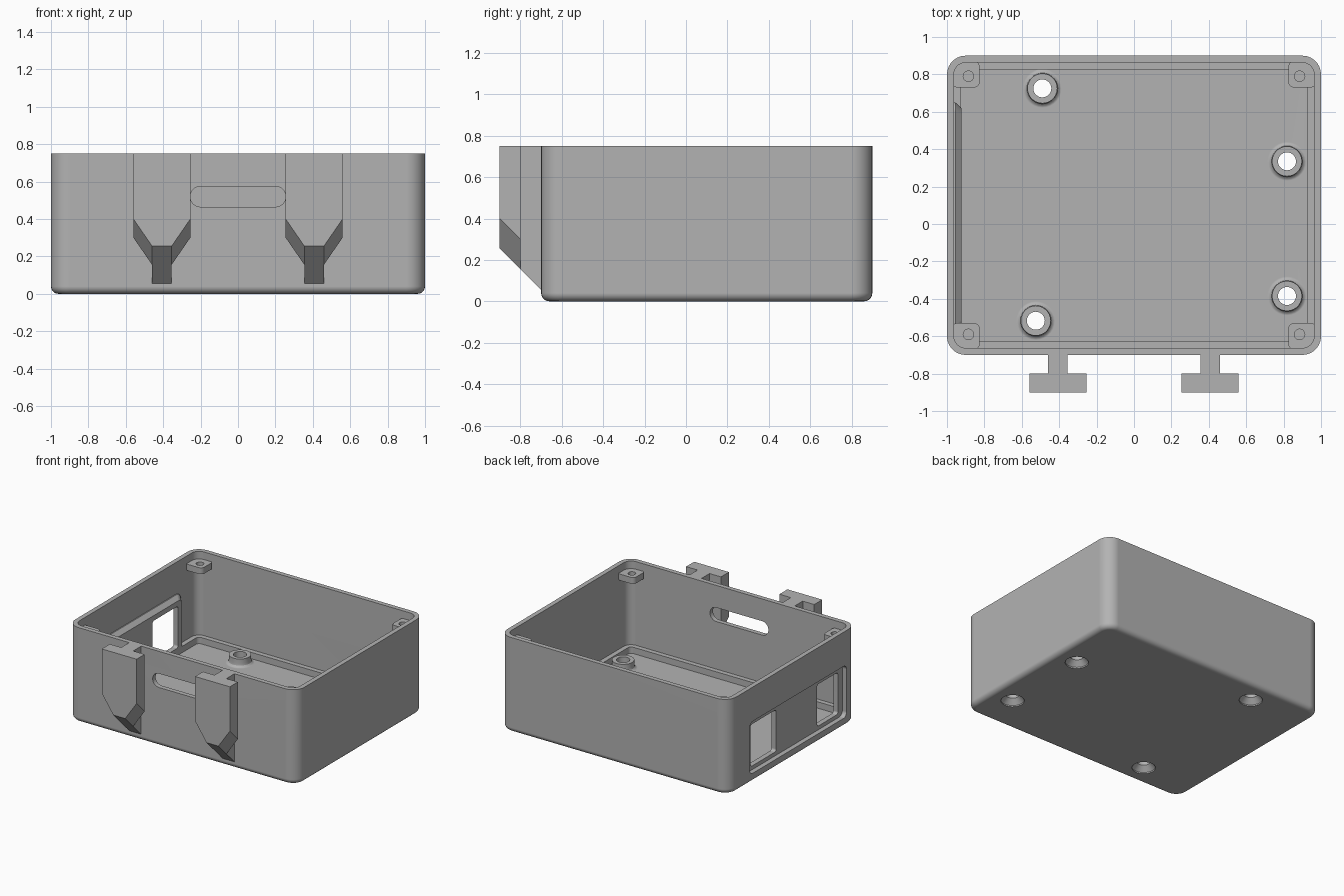
import bpy, bmesh, math

cube = bpy.data.objects.get("Cube")
if cube:
    bpy.data.objects.remove(cube, do_unlink=True)

grey = bpy.data.materials.new("plain grey")
grey.use_nodes = True
grey.diffuse_color = (0.45, 0.45, 0.45, 1)
grey.node_tree.nodes["Principled BSDF"].inputs["Base Color"].default_value = grey.diffuse_color


def ring(u0, u1, v0, v1, r, w, axis="z", n=7):
    """Rounded rectangle in the plane at height w along the axis."""
    pts = []
    corners = [(u1 - r, v1 - r), (u0 + r, v1 - r), (u0 + r, v0 + r), (u1 - r, v0 + r)]
    for k, (cu, cv) in enumerate(corners):
        steps = n if r > 0 else 0
        for i in range(steps + 1):
            a = math.pi / 2 * (k + (i / steps if steps else 0))
            u, v = cu + r * math.cos(a), cv + r * math.sin(a)
            pts.append({"z": (u, v, w), "x": (w, u, v), "y": (u, w, v)}[axis])
    return pts


def loft(name, rings):
    """Closed solid through a row of matching rings."""
    bm = bmesh.new()
    rows = [[bm.verts.new(p) for p in r] for r in rings]
    for a, b in zip(rows, rows[1:]):
        for i in range(len(a)):
            j = (i + 1) % len(a)
            bm.faces.new((a[i], a[j], b[j], b[i]))
    bm.faces.new(rows[0])
    bm.faces.new(rows[-1])
    bmesh.ops.remove_doubles(bm, verts=bm.verts, dist=1e-5)
    bmesh.ops.recalc_face_normals(bm, faces=bm.faces)
    me = bpy.data.meshes.new(name)
    bm.to_mesh(me)
    bm.free()
    me.materials.append(grey)
    ob = bpy.data.objects.new(name, me)
    bpy.context.collection.objects.link(ob)
    return ob


def block(name, u0, u1, v0, v1, r, w0, w1, axis="z"):
    return loft(name, [ring(u0, u1, v0, v1, r, w, axis) for w in (w0, w1)])


def lathe(name, x, y, profile):
    return loft(name, [ring(x - r, x + r, y - r, y + r, r, z) for r, z in profile])


def combine(target, tool, operation):
    """Apply a boolean and discard the tool."""
    mod = target.modifiers.new("combine", "BOOLEAN")
    mod.operation, mod.solver, mod.object = operation, "EXACT", tool
    deps = bpy.context.evaluated_depsgraph_get()
    me = bpy.data.meshes.new_from_object(target.evaluated_get(deps))
    target.modifiers.clear()
    target.data = me
    bpy.data.objects.remove(tool, do_unlink=True)


def cut(tool):
    combine(case, tool, "DIFFERENCE")


def add(tool):
    combine(case, tool, "UNION")


# Case body with a rounded bottom edge
levels = []
fillet = 0.04
for i in range(6):
    a = math.pi / 2 * i / 5
    levels.append((fillet * (1 - math.sin(a)), fillet * (1 - math.cos(a))))
levels.append((0, 0.75))
case = loft("case", [ring(-1 + d, 1 - d, -0.7 + d, 0.9 - d, 0.1 - d, z) for d, z in levels])

# Cavity, and the floor pocket that leaves a low ledge
cut(block("cavity", -0.963, 0.963, -0.663, 0.863, 0.063, 0.09, 1))
cut(block("pocket", -0.925, 0.925, -0.625, 0.825, 0.03, 0.04, 0.5))

# Port panel: chamfered bulge inside, recess outside, two windows
add(loft("bulge", [ring(-0.59 + d, 0.65 - d, 0.035, 0.5 - d, 0.05, x, "x")
                   for d, x in ((0, -0.98), (0, -0.955), (0.03, -0.922))]))
cut(block("recess", -0.575, 0.635, 0.07, 0.48, 0.04, -1.1, -0.962, "x"))
cut(block("window", 0.25, 0.57, 0.1, 0.43, 0.02, -1.1, -0.9, "x"))
cut(block("window", -0.52, -0.26, 0.1, 0.43, 0.02, -1.1, -0.9, "x"))

# Rounded slot through the front wall
cut(block("slot", -0.255, 0.255, 0.465, 0.575, 0.0545, -0.8, -0.6, "y"))

# Floor bosses with countersunk holes
for x, y in ((-0.49, 0.725), (0.818, 0.335), (0.818, -0.385), (-0.525, -0.517)):
    add(lathe("boss", x, y, [(0.104, 0.03), (0.104, 0.04), (0.092, 0.045),
                             (0.083, 0.055), (0.08, 0.07), (0.08, 0.105)]))
    cut(lathe("countersink", x, y, [(0.085, -0.02), (0.085, 0.01), (0.048, 0.05), (0.048, 0.2)]))

# Corner screw tabs
for sx in (-1, 1):
    for sy in (-1, 1):
        x, y = sx * 0.9, 0.1 + sy * 0.7
        add(block("tab", x - 0.075, x + 0.075, y - 0.07, y + 0.07, 0.03, 0.64, 0.69))
        x, y = sx * 0.885, 0.1 + sy * 0.69
        cut(lathe("tab_hole", x, y, [(0.028, 0.6), (0.028, 0.72)]))


def hook_part(name, outline, y0, y1):
    """Front outline swept back, its lower edge sloping down at 45 degrees."""
    return loft(name, [[(x, y, z if z > 0.7 else z - (y + 0.9)) for x, z in outline]
                       for y in (y0, y1)])


# T-shaped hanging hooks on the front
for side, cx in (("right", -0.407), ("left", 0.407)):
    w, n = 0.152, 0.052
    head = [(cx - w, 0.75), (cx - w, 0.4), (cx - n, 0.255),
            (cx + n, 0.255), (cx + w, 0.4), (cx + w, 0.75)]
    neck = [(cx - n, 0.75), (cx - n, 0.255), (cx + n, 0.255), (cx + n, 0.75)]
    hook = hook_part(side + "_hook", head, -0.9, -0.8)
    combine(hook, hook_part("neck", neck, -0.82, -0.69), "UNION")

# Smooth the rounded parts, keep the edges crisp
bpy.ops.object.select_all(action="DESELECT")
case.select_set(True)
bpy.context.view_layer.objects.active = case
bpy.ops.object.shade_smooth_by_angle(angle=math.radians(30))
normals = case.modifiers.new("even_shading", "WEIGHTED_NORMAL")
normals.keep_sharp = True
